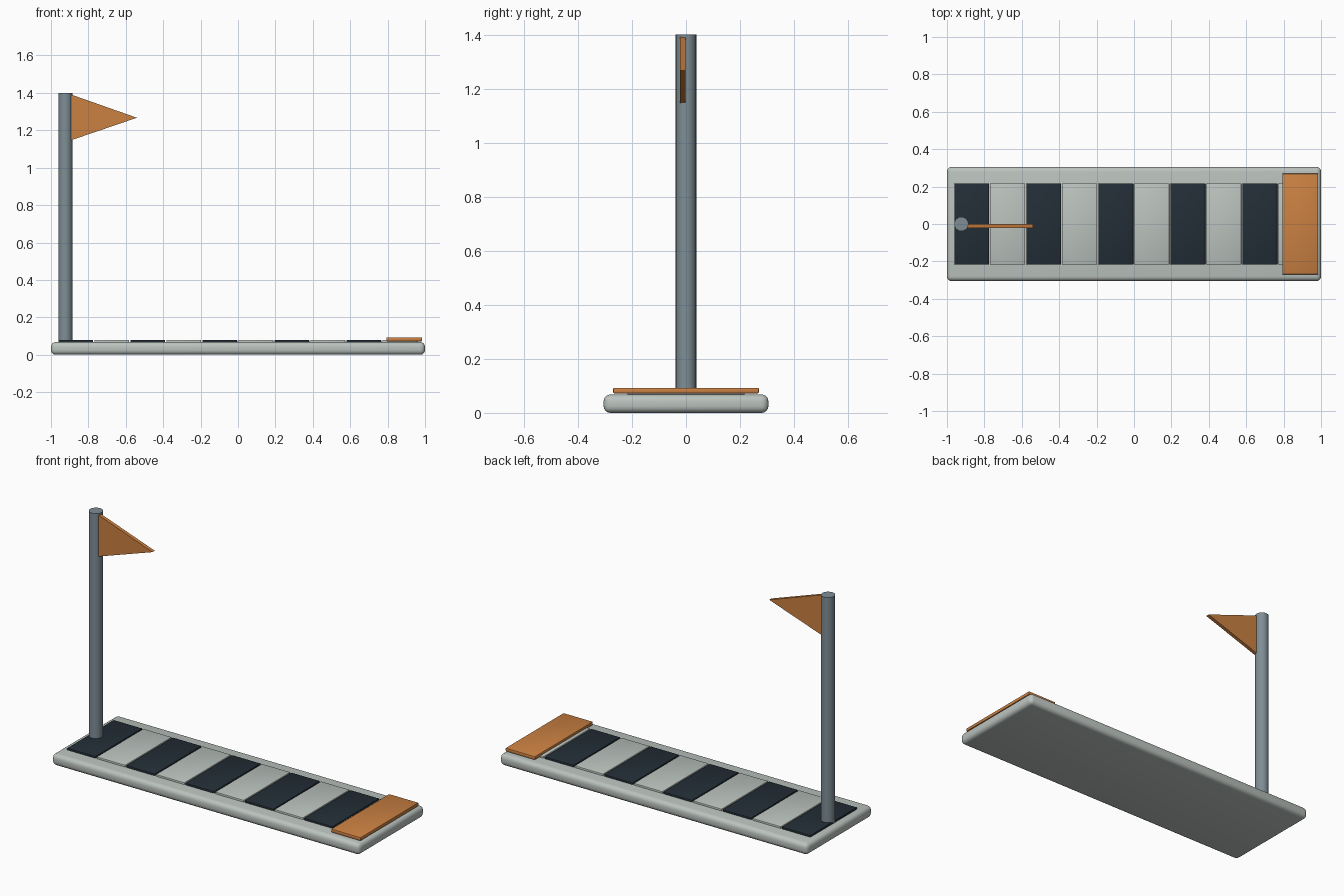
import bpy
import bmesh
import math

cube = bpy.data.objects.get("Cube")
if cube:
    bpy.data.objects.remove(cube, do_unlink=True)


def make_material(name, rgb):
    mat = bpy.data.materials.new(name)
    mat.use_nodes = True
    mat.diffuse_color = (*rgb, 1)
    mat.node_tree.nodes["Principled BSDF"].inputs["Base Color"].default_value = (*rgb, 1)
    return mat


pale = make_material("pale grey", (0.50, 0.55, 0.52))
navy = make_material("dark navy", (0.017, 0.027, 0.038))
orange = make_material("orange", (0.60, 0.22, 0.055))
steel = make_material("steel grey", (0.21, 0.27, 0.30))


def finish(obj, name, mat, bevel=0, segments=1):
    obj.name = name
    obj.data.materials.append(mat)
    if bevel:
        mod = obj.modifiers.new("Bevel", "BEVEL")
        mod.width = bevel
        mod.segments = segments
    bpy.ops.object.select_all(action="DESELECT")
    obj.select_set(True)
    bpy.context.view_layer.objects.active = obj
    if bevel:
        bpy.ops.object.modifier_apply(modifier="Bevel")
    bpy.ops.object.shade_smooth_by_angle(angle=math.radians(35))
    return obj


def box(name, low, high, mat, bevel, segments=2):
    centre = [(a + b) / 2 for a, b in zip(low, high)]
    bpy.ops.mesh.primitive_cube_add(size=1, location=centre)
    obj = bpy.context.object
    obj.scale = [b - a for a, b in zip(low, high)]
    bpy.ops.object.transform_apply(location=False, rotation=False, scale=True)
    return finish(obj, name, mat, bevel, segments)


# Rounded base slab
box("base", (-1, -0.305, 0), (1, 0.305, 0.068), pale, 0.025, 4)

# Alternating strip tiles
pitch, tile_width = 0.1925, 0.186
for i in range(10):
    x = -0.96 + i * pitch
    box(f"tile_{i + 1}", (x, -0.217, 0.062), (x + tile_width, 0.217, 0.079),
        pale if i % 2 else navy, 0.004)

# Raised end pad
box("end_pad", (0.793, -0.27, 0.072), (0.985, 0.27, 0.093), orange, 0.005)

# Pole
bpy.ops.mesh.primitive_cylinder_add(vertices=24, radius=0.038, depth=1.335,
                                    location=(-0.923, 0, 0.7325))
finish(bpy.context.object, "pole", steel)

# Triangular pennant
bm = bmesh.new()
corners = [(-0.895, 1.146), (-0.54, 1.267), (-0.895, 1.392)]
face = bm.faces.new([bm.verts.new((x, -0.022, z)) for x, z in corners])
extruded = bmesh.ops.extrude_face_region(bm, geom=[face])
back = [v for v in extruded["geom"] if isinstance(v, bmesh.types.BMVert)]
bmesh.ops.translate(bm, verts=back, vec=(0, 0.021, 0))
bmesh.ops.recalc_face_normals(bm, faces=bm.faces)
mesh = bpy.data.meshes.new("flag")
bm.to_mesh(mesh)
bm.free()
flag = bpy.data.objects.new("flag", mesh)
bpy.context.collection.objects.link(flag)
finish(flag, "flag", orange)
